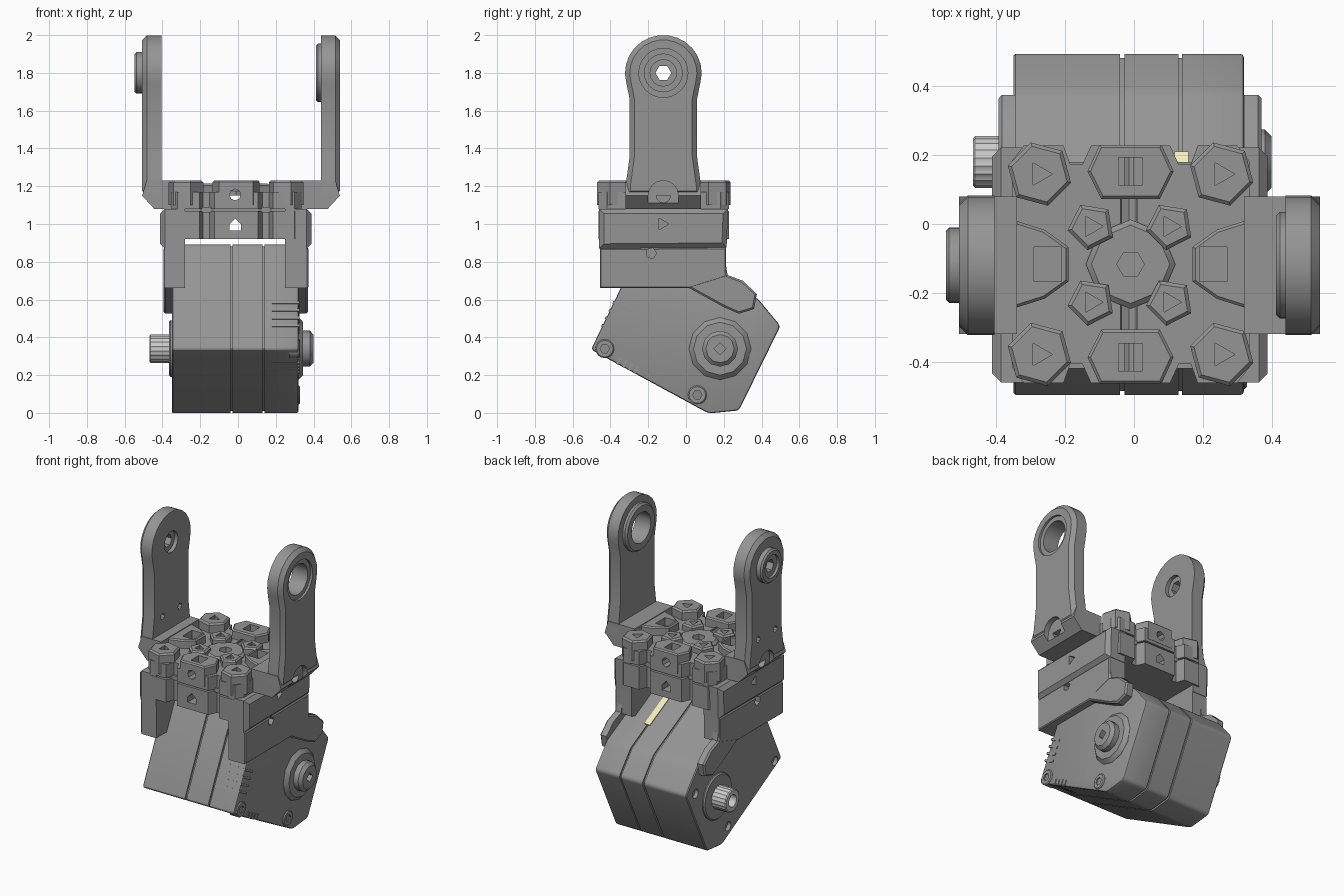
import bpy, bmesh
from math import sin, cos, pi, radians
from mathutils import Vector

if "Cube" in bpy.data.objects:
    bpy.data.objects.remove(bpy.data.objects["Cube"])


def place(axis, p, d):
    """2D point p at depth d along an axis (X: p=yz, Y: p=xz, Z: p=xy)."""
    return {'X': (d, p[0], p[1]), 'Y': (p[0], d, p[1]), 'Z': (p[0], p[1], d)}[axis]


def prism(name, pts, axis, a, b, bevel=0, seg=1):
    """Extrude a profile from a to b; bevel rounds the rim of the b end."""
    bm = bmesh.new()
    lo = [bm.verts.new(place(axis, p, a)) for p in pts]
    hi = [bm.verts.new(place(axis, p, b)) for p in pts]
    bm.faces.new(lo)
    cap = bm.faces.new(hi)
    n = len(pts)
    for i in range(n):
        j = (i + 1) % n
        bm.faces.new((lo[i], lo[j], hi[j], hi[i]))
    bmesh.ops.recalc_face_normals(bm, faces=bm.faces)
    if bevel:
        bmesh.ops.bevel(bm, geom=list(cap.edges), offset=bevel, segments=seg,
                        profile=0.5, affect='EDGES')
    me = bpy.data.meshes.new(name)
    bm.to_mesh(me)
    bm.free()
    ob = bpy.data.objects.new(name, me)
    bpy.context.collection.objects.link(ob)
    return ob


def ngon(c, r, n=24, turn=0.0):
    return [(c[0] + r * cos(2 * pi * i / n + turn), c[1] + r * sin(2 * pi * i / n + turn))
            for i in range(n)]


def rect(x0, x1, y0, y1):
    return [(x0, y0), (x1, y0), (x1, y1), (x0, y1)]


def rounded(pts, r, seg=3):
    """Round every corner of a profile."""
    out = []
    for i, p in enumerate(pts):
        p = Vector(p)
        a, b = Vector(pts[i - 1]) - p, Vector(pts[(i + 1) % len(pts)]) - p
        s = p + a.normalized() * min(r, a.length * .45)
        e = p + b.normalized() * min(r, b.length * .45)
        for k in range(seg + 1):
            t = k / seg
            out.append(tuple(s * (1 - t) ** 2 + p * 2 * t * (1 - t) + e * t * t))
    return out


def cut(ob, *cutters):
    bpy.context.view_layer.objects.active = ob
    for c in cutters:
        m = ob.modifiers.new('cut', 'BOOLEAN')
        m.operation, m.solver, m.object = 'DIFFERENCE', 'EXACT', c
        bpy.ops.object.modifier_apply(modifier=m.name)
        bpy.data.objects.remove(c)


def hole(c, r, axis, a, b, n=16):
    return prism('cutter', ngon(c, r, n), axis, a, b)


def material(name, col):
    m = bpy.data.materials.new(name)
    m.diffuse_color = (*col, 1)
    m.use_nodes = True
    m.node_tree.nodes["Principled BSDF"].inputs["Base Color"].default_value = m.diffuse_color
    return m


def paint(ob, mat):
    ob.data.materials.clear()
    ob.data.materials.append(mat)


# --- motor case: tilted box in three slices with narrow seams
case = [(-.503, .335), (-.235, .89), (-.19, .893), (.38, .605), (.5, .46),
        (.28, .013), (.12, -.003)]
case_r = rounded(case, .02)
mid = Vector((0, .45))
core = [tuple(mid + (Vector(p) - mid) * .975) for p in case_r]
prism('motor_core', core, 'X', -.3, .28)
left_case = prism('motor_case_left', case_r, 'X', -.04, -.35, .006)
prism('motor_case_middle', case_r, 'X', -.028, .13)
right_case = prism('motor_case_right', case_r, 'X', .14, .32, .012, 2)
corners = [(-.43, .34), (.06, .095), (.40, .44)]
cut(left_case, *[hole(c, .03, 'X', -.4, -.325, 12) for c in corners])
for c in corners[:2]:
    screw = prism('case_screw', ngon(c, .05, 16), 'X', .27, .328, .006)
    cut(screw, hole(c, .025, 'X', .315, .35, 6))

# cooling ribs along the front and underside edges of the right case
u, v = Vector((.44, .9)).normalized(), Vector((.9, -.46)).normalized()
for i in range(4):
    p = Vector((-.445, .455)) + u * (i * .045)
    prism('front_rib', [tuple(p + q) for q in (-v * .006, u * .015 - v * .006,
          u * .015 + v * .08, v * .08)], 'X', .18, .325)
    p = Vector((-.37, .265)) + v * (i * .035)
    prism('under_rib', [tuple(p + q) for q in (-u * .004, v * .015 - u * .004,
          v * .015 + u * .035, u * .035)], 'X', .18, .325)

# cable socket on the sloping top
socket = prism('cable_socket', [(-.05, .79), (.2, .67), (.21, .698), (-.04, .822)],
               'X', .118, .158)
paint(socket, material('pale_yellow', (.9, .86, .5)))

# --- output shaft on the left, idler hub on the right
axle = (.18, .34)
prism('shaft_flange', ngon(axle, .15, 24), 'X', -.34, -.365, .008)
spline = [(axle[0] + r * cos(2 * pi * i / 40), axle[1] + r * sin(2 * pi * i / 40))
          for i, r in enumerate([.072, .076] * 20)]
shaft = prism('splined_shaft', spline, 'X', -.36, -.468, .006)
cut(shaft, hole(axle, .04, 'X', -.5, -.40))
paint(shaft, material('white_metal', (.95, .96, .97)))
prism('idler_flange', ngon(axle, .165, 12), 'X', .31, .345, .024)
hub = prism('idler_hub', ngon(axle, .095, 12), 'X', .33, .4, .02)
cut(hub, hole(axle, .032, 'X', .36, .45, 4))

# --- side cheeks clamping the motor, each with a thin tail
upper = [(-.46, .87), (.215, .875), (.222, 1.08), (-.46, 1.08)]
lower = [(-.455, .66), (.02, .66), (.212, .72), (.212, .875), (-.455, .87)]
tail = [(0, .67), (.2, .56), (.28, .525), (.36, .55), (.375, .63), (.3, .70),
        (.22, .73), (.2, .85), (0, .85)]
for side, xi, xo, xl, xt in (('right', .25, .388, .372, .32),
                             ('left', -.28, -.412, -.395, -.345)):
    s = 1 if xo > 0 else -1
    top = prism('cheek_upper_' + side, upper, 'X', xi, xo, .025)
    cut(top, hole((-.125, 1.0), .035, 'X', xo - s * .05, xo + s * .05, 3))
    low = prism('cheek_lower_' + side, lower, 'X', xi, xl, .006)
    cut(low, hole((-.185, .845), .03, 'X', xl - s * .04, xl + s * .05, 5))
    prism('cheek_tail_' + side, tail, 'X', xt, xl - s * .001, .01)

# --- notched centre plates between motor and fork
cx, cy = -.01, -.117
quarter = [(.345, .17), (.345, .30), (.31, .345), (.195, .345), (.175, .29),
           (.14, .29), (.115, .345)]
q2 = [(-x, y) for x, y in reversed(quarter)]
outline = quarter + q2
outline += [(-x, -y) for x, y in outline]
outline = [(cx + x, cy + y) for x, y in outline]
slot = [(-.045, 1.0), (-.015, 1.03), (.015, 1.0), (.015, .965), (-.045, .965)]
low_plate = prism('lower_plate', outline, 'Z', .92, 1.07)
cut(low_plate, prism('cutter', slot, 'Y', -.6, .4),
    hole((cx, cy), .05, 'Z', .8, 1.2, 6))
prism('plate_joint', rect(-.31, .29, -.42, .18), 'Z', 1.06, 1.09)
up_plate = prism('upper_plate', outline, 'Z', 1.08, 1.17)
cut(up_plate, hole((cx, cy), .045, 'Z', 1.0, 1.3, 6),
    hole((-.015, 1.155), .03, 'Y', -.6, .4, 8))

# raised pads with screw holes
for sx in (-1, 1):
    for sy in (-1, 1):
        for nm, dx, dy, r, n, hr in (('corner_pad', .265, .262, .095, 6, .038),
                                     ('inner_pad', .114, .11, .07, 5, .034)):
            c = (cx + sx * dx, cy + sy * dy)
            top = 1.23 if n == 6 else 1.215
            pad = prism(nm, ngon(c, r, n, pi / 4), 'Z', 1.1, top, .01)
            cut(pad, hole(c, hr, 'Z', 1.13, 1.3, 3))
for sy in (-1, 1):
    tab = [(cx + x, cy + sy * y) for x, y in
           ((-.09, .347), (.09, .347), (.125, .27), (.085, .19), (-.085, .19), (-.125, .27))]
    t = prism('end_tab', tab, 'Z', 1.10, 1.23, .008)
    cut(t, prism('cutter', rect(cx - .035, cx + .035, cy + sy * .27 - .04,
                                cy + sy * .27 + .04), 'Z', 1.18, 1.3),
        hole((-.015, 1.155), .03, 'Y', -.6, .4, 8))
for sx in (-1, 1):
    pts = [(cx + sx * x, cy + y) for x, y in
           ((.345, -.13), (.345, .13), (.25, .10), (.18, .05), (.18, -.05), (.25, -.10))]
    p = prism('side_pad', pts, 'Z', 1.1, 1.225, .008)
    cut(p, prism('cutter', rect(cx + sx * .24 - .04, cx + sx * .24 + .04,
                                cy - .05, cy + .05), 'Z', 1.17, 1.3))
web = prism('centre_web', ngon((cx, cy), .13, 8), 'Z', 1.15, 1.19, .015)
cut(web, hole((cx, cy), .04, 'Z', 1.1, 1.3, 6))

# --- fork: two arms with round heads on chamfered feet
head = (-.12, 1.80)
arm = [(head[0] + .203 * cos(radians(t)), head[1] + .2 * sin(radians(t)))
       for t in range(-15, 196, 14)]
half = [(-.178, 1.66), (-.178, 1.36), (-.2, 1.2), (-.2, 1.15)]
arm += [(head[0] + y, z) for y, z in half] + [(head[0] - y, z) for y, z in reversed(half)]
for side, s, xi, xo, xb in (('right', 1, .44, .54, .32), ('left', -1, .405, .508, .34)):
    a = prism('fork_arm_' + side, arm, 'X', s * xi, s * xo, .025)
    foot_p = [(s * xb, 1.08), (s * (xo - .065), 1.08), (s * xo, 1.15),
              (s * (xo - .025), 1.23), (s * xb, 1.23)]
    foot = prism('fork_foot_' + side, foot_p, 'Y', -.32, .08)
    notch = [(-.20, 1.0), (-.04, 1.0)] + [
        (-.12 + .08 * cos(t * pi / 8), 1.15 + .08 * sin(t * pi / 8)) for t in range(9)]
    for part in (a, foot):
        cut(part, prism('cutter', notch, 'X', s * (xo - .035), s * (xo + .05)))
    cut(foot, hole((-.12, 1.15), .037, 'X', s * (xo - .12), s * xo, 12))
    if s > 0:   # large bearing bore with a collar inside
        collar = prism('bearing_collar', ngon(head, .155, 28), 'X', .46, .412, .012)
        cut(collar, hole(head, .10, 'X', .3, .6, 24))
        cut(a, hole(head, .10, 'X', .3, .6, 24), hole(head, .13, 'X', .525, .6, 24))
    else:       # small pivot bore with a boss outside
        boss = prism('pivot_boss', ngon(head, .11, 24), 'X', -.49, -.547, .01)
        cut(boss, hole(head, .042, 'X', -.7, -.3, 6), hole(head, .075, 'X', -.6, -.53, 20))
        cut(a, hole(head, .042, 'X', -.7, -.3, 6), hole(head, .07, 'X', -.43, -.3, 16),
            *[hole((y, 1.34), .02, 'X', -.7, -.3, 8) for y in (-.21, -.03)])

# dark grey everywhere else; smooth curved walls, keep edges crisp
dark = material('dark_grey', (.3, .3, .3))
for ob in bpy.context.scene.objects:
    if ob not in (socket, shaft):
        paint(ob, dark)
bpy.ops.object.select_all(action='SELECT')
bpy.context.view_layer.objects.active = left_case
bpy.ops.object.shade_smooth_by_angle(angle=radians(32))
